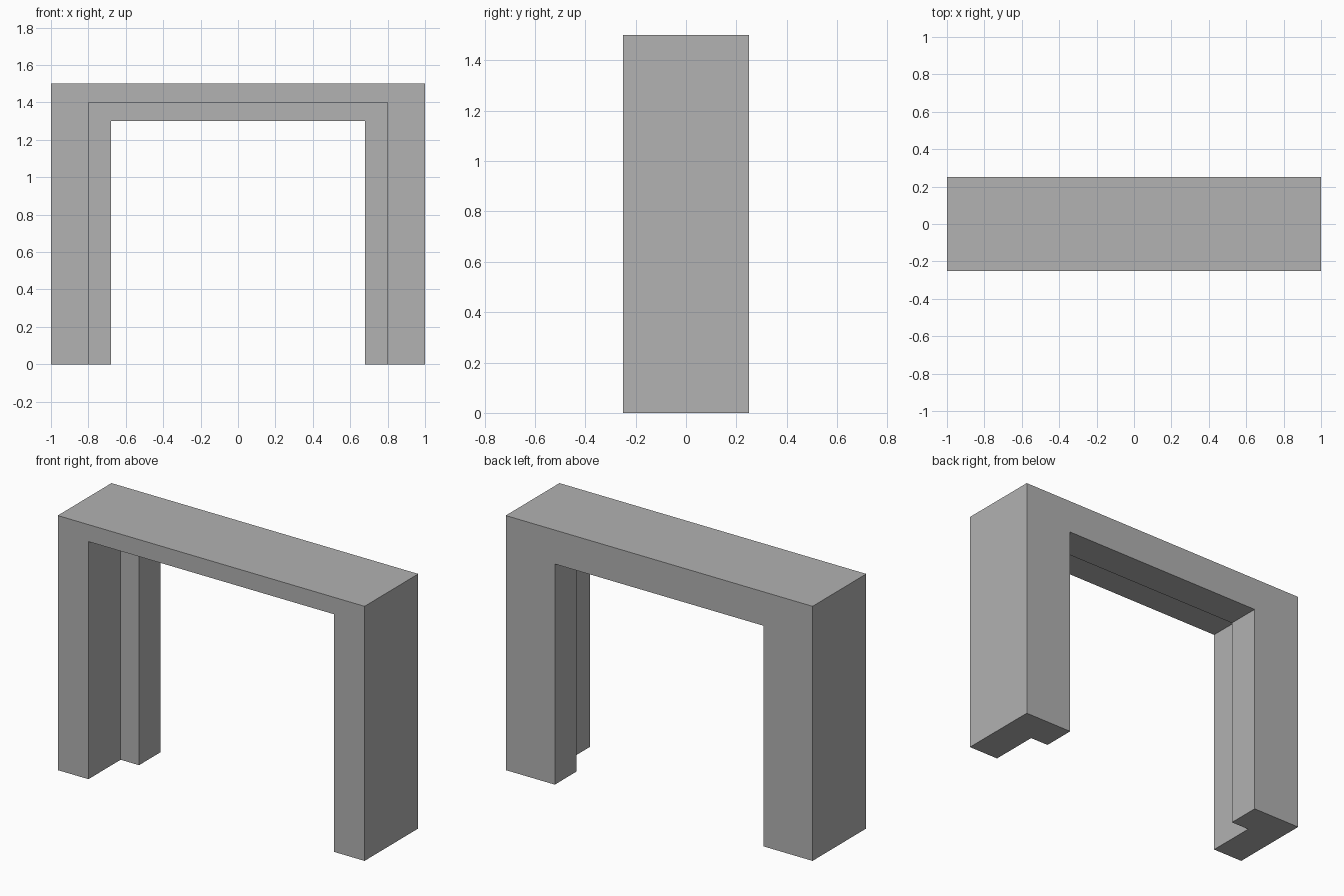
import bpy
import bmesh

cube = bpy.data.objects.get("Cube")
if cube:
    bpy.data.objects.remove(cube, do_unlink=True)

# Plain grey finish
GREY = (0.445, 0.445, 0.445, 1.0)
grey = bpy.data.materials.new("plain_grey")
grey.use_nodes = True
grey.diffuse_color = GREY
grey.node_tree.nodes["Principled BSDF"].inputs["Base Color"].default_value = GREY

# Arch cross-section: (half width, top height, y), from the outer front edge
# around the back to the stepped opening
SECTION = [
    (1.0, 1.5, -0.25),
    (1.0, 1.5, 0.25),
    (0.68, 1.3, 0.25),
    (0.68, 1.3, 0.05),
    (0.8, 1.4, 0.05),
    (0.8, 1.4, -0.25),
]


def arch_path(bm, half, top, y):
    """Up one leg, across the lintel and down the other leg."""
    corners = [(-half, 0), (-half, top), (half, top), (half, 0)]
    return [bm.verts.new((x, y, z)) for x, z in corners]


bm = bmesh.new()
paths = [arch_path(bm, *point) for point in SECTION]

# Legs and lintel skin
for a, b in zip(paths, paths[1:] + paths[:1]):
    for i in range(3):
        bm.faces.new((a[i], a[i + 1], b[i + 1], b[i]))

# Feet
for end in (0, -1):
    bm.faces.new([path[end] for path in paths])

bmesh.ops.recalc_face_normals(bm, faces=bm.faces[:])
mesh = bpy.data.meshes.new("door_frame")
bm.to_mesh(mesh)
bm.free()

mesh.materials.append(grey)
frame = bpy.data.objects.new("door_frame", mesh)
bpy.context.collection.objects.link(frame)
